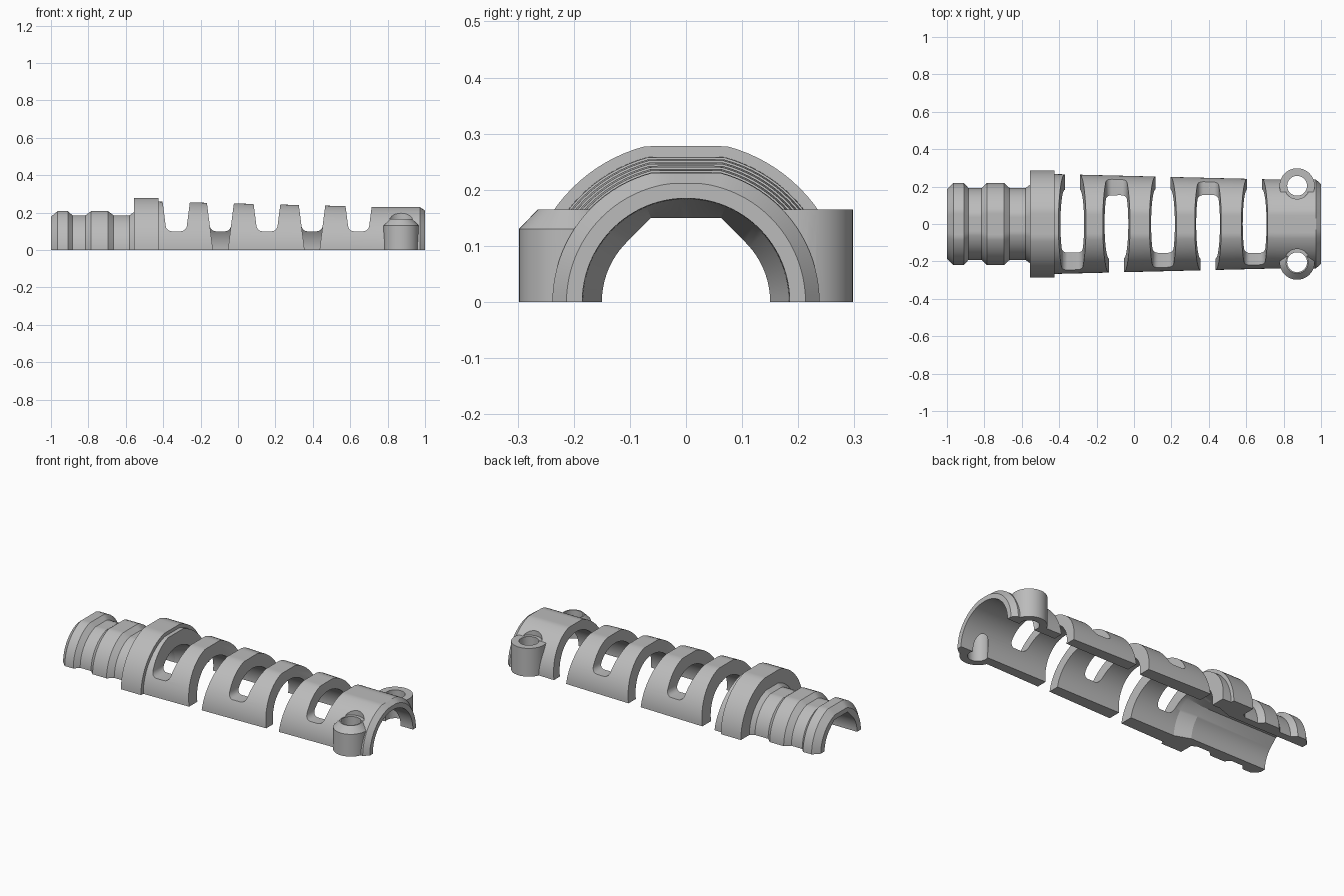
import bpy, bmesh, math
from mathutils import Vector

if "Cube" in bpy.data.objects:
    bpy.data.objects.remove(bpy.data.objects["Cube"], do_unlink=True)

grey = bpy.data.materials.new("plain_grey")
grey.use_nodes = True
grey.diffuse_color = (0.5, 0.5, 0.5, 1)
grey.node_tree.nodes["Principled BSDF"].inputs["Base Color"].default_value = (0.5, 0.5, 0.5, 1)

STEP = math.radians(3.75)


def loft(name, rings):
    """Closed solid through rings that have equal point counts."""
    bm = bmesh.new()
    loops = [[bm.verts.new(p) for p in ring] for ring in rings]
    n = len(loops[0])
    for a, b in zip(loops, loops[1:]):
        for i in range(n):
            j = (i + 1) % n
            bm.faces.new((a[i], a[j], b[j], b[i]))
    bm.faces.new(loops[0])
    bm.faces.new(loops[-1])
    bmesh.ops.recalc_face_normals(bm, faces=bm.faces)
    mesh = bpy.data.meshes.new(name)
    bm.to_mesh(mesh)
    bm.free()
    mesh.materials.append(grey)
    obj = bpy.data.objects.new(name, mesh)
    bpy.context.collection.objects.link(obj)
    return obj


def combine(target, tool, operation):
    """Apply a boolean and discard the tool."""
    mod = target.modifiers.new("cut", "BOOLEAN")
    mod.operation, mod.object, mod.solver = operation, tool, "EXACT"
    bpy.context.view_layer.objects.active = target
    bpy.ops.object.modifier_apply(modifier=mod.name)
    bpy.data.objects.remove(tool, do_unlink=True)


def outer_ring(x, r, flat):
    """Half disc with a flattened crown."""
    pts = []
    for i in range(49):
        a = i * STEP
        s = math.sin(a)
        q = min(r, r * flat / s) if s > 0.1 else r
        pts.append((x, q * math.cos(a), q * s))
    return pts


def bore_ring(x, r, faceted):
    """Bore section running below the base, optionally with a faceted roof."""
    pts = []
    for i in range(-8, 57):
        a = i * STEP
        q = r
        if faceted and math.pi / 4 <= a <= math.pi * 3 / 4:
            q = r / math.cos((a + math.pi / 8) % (math.pi / 4) - math.pi / 8)
        pts.append((x, q * math.cos(a), q * math.sin(a)))
    return pts


def turned(name, x, y, profile):
    """Upright turned part from (radius, z) pairs."""
    return loft(name, [[(x + r * math.cos(2 * math.pi * i / 40),
                         y + r * math.sin(2 * math.pi * i / 40), z)
                        for i in range(40)] for r, z in profile])


# Half shell: ribbed neck, collar, tapered sleeve with chamfered mouth
profile = [(-1, .185, .96), (-.965, .22, .945), (-.91, .22, .945), (-.885, .192, .965),
           (-.815, .192, .965), (-.785, .22, .945), (-.695, .22, .945), (-.665, .192, .965),
           (-.58, .192, .965), (-.556, .21, .965), (-.555, .287, .968), (-.426, .287, .968),
           (-.425, .267, .968), (.75, .238, .968), (.972, .238, .966), (1, .213, .99)]
shell = loft("sleeve_half", [outer_ring(*p) for p in profile])

# Screw bosses, the front one with a bevelled rim
BOSS_X, BOSS_Y = .872, .204
combine(shell, turned("front_boss", BOSS_X, -BOSS_Y,
                      [(.094, 0), (.094, .13), (.06, .165)]), "UNION")
combine(shell, turned("back_boss", BOSS_X, BOSS_Y, [(.094, 0), (.094, .165)]), "UNION")

# Stepped bore
bore = [(-1.1, .15, True), (-.51, .15, True), (-.42, .183, False), (1.1, .185, False)]
combine(shell, loft("bore", [bore_ring(*b) for b in bore]), "DIFFERENCE")

# Screw holes with head clearance
for side in (-1, 1):
    combine(shell, turned("hole", BOSS_X, side * BOSS_Y,
                          [(.053, -.1), (.053, .166), (.07, .167), (.07, .4)]), "DIFFERENCE")


def half_width(z):
    return .04 + .128 * z


def prism(name, section, y0, y1):
    return loft(name, [[(x, y, z) for x, z in section] for y in (y0, y1)])


# Flex slots: open to the base on alternating sides, bridged on the other
for k, c in enumerate((-.33, -.094, .155, .396, .645)):
    open_side = 1 if k % 2 == 0 else -1
    top, floor, fillet = .35, .1, .028
    right = [(half_width(top), top)]
    for i in range(6):
        a = math.pi / 2 * i / 5
        z = floor + fillet * (1 - math.sin(a))
        right.append((half_width(z) - fillet * (1 - math.cos(a)), z))
    rounded = [(c + x, z) for x, z in right] + [(c - x, z) for x, z in reversed(right)]
    tapered = [(c + s * half_width(z), z) for s, z in
               ((1, top), (1, -.05), (-1, -.05), (-1, top))]
    combine(shell, prism("slot", tapered, -.02 * open_side, .4 * open_side), "DIFFERENCE")
    combine(shell, prism("slot", rounded, .02 * open_side, -.4 * open_side), "DIFFERENCE")

# Smooth curved walls, keep crisp edges
bpy.ops.object.select_all(action="DESELECT")
shell.select_set(True)
bpy.context.view_layer.objects.active = shell
bpy.ops.object.shade_smooth_by_angle(angle=math.radians(20))
